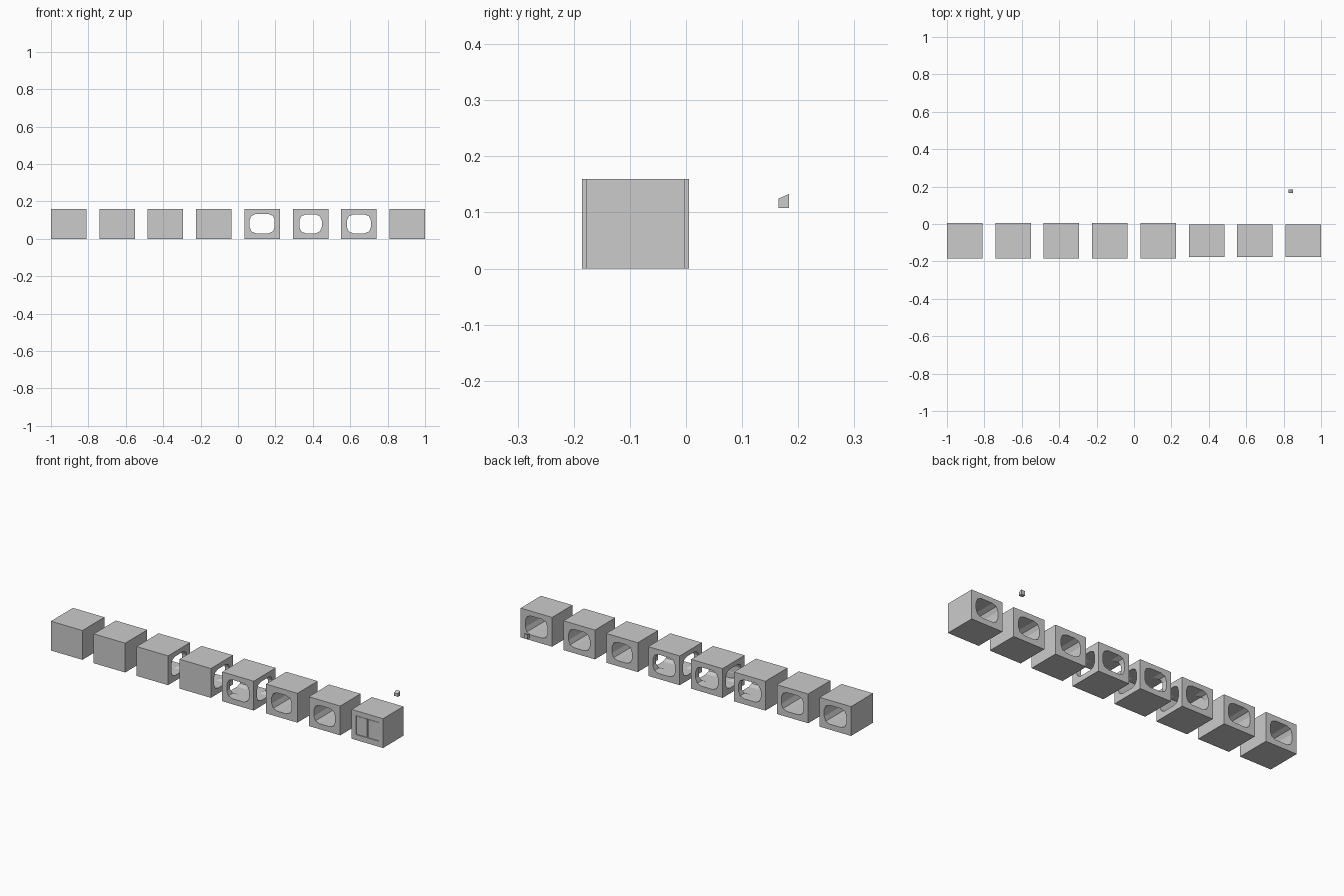
import bpy, bmesh, math

if "Cube" in bpy.data.objects:
    bpy.data.objects.remove(bpy.data.objects["Cube"])

YC = -0.09          # centre line of the row of modules
W, H = 0.19, 0.16   # module width and height


def finish(name, bm):
    bmesh.ops.recalc_face_normals(bm, faces=bm.faces)
    me = bpy.data.meshes.new(name)
    bm.to_mesh(me)
    bm.free()
    ob = bpy.data.objects.new(name, me)
    bpy.context.collection.objects.link(ob)
    return ob


def box(name, x0, x1, y0, y1, z0, z1):
    bm = bmesh.new()
    bmesh.ops.create_cube(bm, size=1)
    for v in bm.verts:
        v.co = ((x0 + x1) / 2 + v.co.x * (x1 - x0),
                (y0 + y1) / 2 + v.co.y * (y1 - y0),
                (z0 + z1) / 2 + v.co.z * (z1 - z0))
    return finish(name, bm)


def tunnel_profile(w, z0, z1, r, steps=2):
    # rectangle with faceted round corners, as (across, z)
    corners = [(w / 2 - r, z1 - r, 0), (-w / 2 + r, z1 - r, 90),
               (-w / 2 + r, z0 + r, 180), (w / 2 - r, z0 + r, 270)]
    return [(cx + r * math.cos(math.radians(a + 90 * i / steps)),
             cz + r * math.sin(math.radians(a + 90 * i / steps)))
            for cx, cz, a in corners for i in range(steps + 1)]


def tunnel(xc, side, start, length, w, z0, z1):
    # prism from the module centre + start, outwards to the named side
    ang = {"right": 0, "back": 90, "left": 180, "front": 270}[side]
    c, s = round(math.cos(math.radians(ang))), round(math.sin(math.radians(ang)))
    bm = bmesh.new()
    rings = []
    for d in (start, length):
        rings.append([bm.verts.new((xc + d * c - a * s, YC + d * s + a * c, z))
                      for a, z in tunnel_profile(w, z0, z1, 0.033)])
    n = len(rings[0])
    for i in range(n):
        j = (i + 1) % n
        bm.faces.new((rings[0][i], rings[0][j], rings[1][j], rings[1][i]))
    bm.faces.new(rings[0])
    bm.faces.new(rings[1])
    return finish("tunnel_cutter", bm)


def cut(ob, cutter):
    mod = ob.modifiers.new("cut", 'BOOLEAN')
    mod.operation, mod.solver, mod.object = 'DIFFERENCE', 'EXACT', cutter
    bpy.context.view_layer.objects.active = ob
    bpy.ops.object.modifier_apply(modifier=mod.name)
    bpy.data.objects.remove(cutter)


# name, half depth, opening width, opening top, tunnels (side, start offset)
modules = [
    ("dead_end_module", 0.095, 0.134, 0.133, [("back", -0.066)]),
    ("end_room_module", 0.095, 0.134, 0.133, [("back", -0.066)]),
    ("corner_module", 0.095, 0.134, 0.133, [("back", -0.066), ("right", -0.067)]),
    ("tee_module", 0.095, 0.134, 0.133, [("back", -0.066), ("right", -0.12)]),
    ("cross_module", 0.095, 0.134, 0.133, [("back", -0.12), ("right", -0.12)]),
    ("narrow_passage_module", 0.0875, 0.12, 0.13, [("back", -0.12)]),
    ("passage_module", 0.0875, 0.128, 0.13, [("back", -0.12)]),
    ("doorway_module", 0.0875, 0.134, 0.133, [("back", -0.076)]),
]
pitch = (2 - W) / 7
for i, (name, hd, w, top, tunnels) in enumerate(modules):
    xc = -1 + W / 2 + i * pitch
    shell = box(name, xc - W / 2, xc + W / 2, YC - hd, YC + hd, 0, H)
    for side, start in tunnels:
        cut(shell, tunnel(xc, side, start, 0.12, w, 0.03, top))

# shallow door recess with two sliding leaves and a centre slit
front = YC - 0.0875
door = bpy.data.objects["doorway_module"]
cut(door, box("recess_cutter", xc - 0.068, xc + 0.068, front - 0.01, front + 0.007, 0.03, 0.133))
for side, a, b in (("left", -0.065, -0.003), ("right", 0.003, 0.067)):
    box(side + "_door_leaf", xc + a, xc + b, front + 0.001, front + 0.008, 0.032, 0.131)

# small wall switch standing apart, with a sloping top
switch = box("wall_switch", 0.827, 0.85, 0.165, 0.184, 0.108, 0.133)
for v in switch.data.vertices:
    if v.co.z > 0.12 and v.co.y < 0.17:
        v.co.z = 0.125
